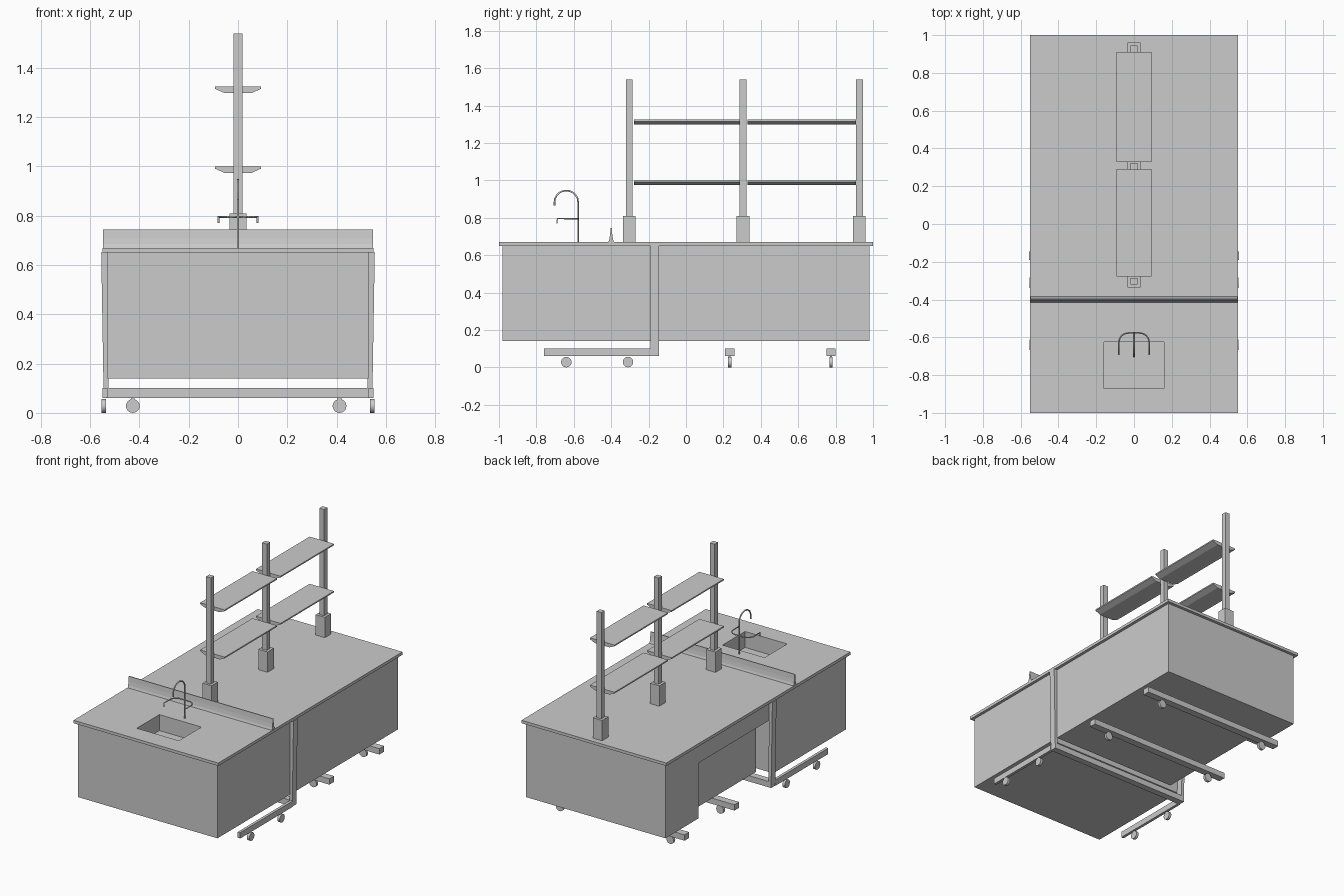
import bpy, bmesh, math
from mathutils import Vector

if "Cube" in bpy.data.objects:
    bpy.data.objects.remove(bpy.data.objects["Cube"])


def add_mesh(name, verts, faces):
    me = bpy.data.meshes.new(name)
    me.from_pydata(verts, [], faces)
    bm = bmesh.new()
    bm.from_mesh(me)
    bmesh.ops.recalc_face_normals(bm, faces=bm.faces)
    bm.to_mesh(me)
    bm.free()
    ob = bpy.data.objects.new(name, me)
    bpy.context.collection.objects.link(ob)
    return ob


def prism(name, profile, to3d, a, b):
    """Extrude a 2D profile from a to b; to3d maps (u, v, w) to xyz."""
    n = len(profile)
    verts = [to3d(u, v, w) for w in (a, b) for u, v in profile]
    faces = [(i, (i + 1) % n, (i + 1) % n + n, i + n) for i in range(n)]
    faces += [tuple(range(n)), tuple(range(n, 2 * n))]
    return add_mesh(name, verts, faces)


def box(name, x0, x1, y0, y1, z0, z1):
    return prism(name, [(x0, y0), (x1, y0), (x1, y1), (x0, y1)],
                 lambda u, v, w: (u, v, w), z0, z1)


def cut(ob, bounds):
    cutter = box("cutter", *bounds)
    cutter.hide_render = True
    m = ob.modifiers.new("cut", 'BOOLEAN')
    m.operation = 'DIFFERENCE'
    m.solver = 'EXACT'
    m.object = cutter
    bpy.context.view_layer.objects.active = ob
    bpy.ops.object.modifier_apply(modifier=m.name)
    bpy.data.objects.remove(cutter)


def smooth(ob):
    bpy.ops.object.select_all(action='DESELECT')
    ob.select_set(True)
    bpy.context.view_layer.objects.active = ob
    bpy.ops.object.shade_smooth_by_angle(angle=math.radians(40))


def wheel(name, x, y, axis):
    rot = (0, math.pi / 2, 0) if axis == 'X' else (math.pi / 2, 0, 0)
    bpy.ops.mesh.primitive_cylinder_add(vertices=20, radius=0.028, depth=0.018,
                                        location=(x, y, 0.028), rotation=rot)
    ob = bpy.context.object
    ob.name = name
    smooth(ob)


def tube(name, points, r=0.005):
    cu = bpy.data.curves.new(name, 'CURVE')
    cu.dimensions = '3D'
    cu.bevel_depth = r
    cu.bevel_resolution = 1
    cu.use_fill_caps = True
    sp = cu.splines.new('POLY')
    sp.points.add(len(points) - 1)
    for p, co in zip(sp.points, points):
        p.co = (*co, 1)
    ob = bpy.data.objects.new(name, cu)
    bpy.context.collection.objects.link(ob)


# worktop and front cabinet with sunken basin
top = box("worktop", -0.55, 0.55, -1, 1, 0.65, 0.67)
front = box("front_cabinet", -0.53, 0.53, -0.98, -0.19, 0.14, 0.65)
for ob in (top, front):
    cut(ob, (-0.16, 0.16, -0.87, -0.625, 0.56, 0.75))

# rear cabinet with shallow knee recess on the left side
rear = box("rear_cabinet", -0.53, 0.53, -0.145, 0.98, 0.14, 0.65)
cut(rear, (-0.6, -0.43, -0.3, 0.62, 0.05, 0.52))

# splash guard, flared at its base
half = [(0.015, 0.67), (0.010, 0.685), (0.006, 0.71), (0.003, 0.745)]
guard = half + [(-u, v) for u, v in reversed(half)]
prism("splash_guard", guard, lambda u, v, w: (w, -0.40 + u, v), -0.548, 0.548)

# support frame: slightly flared posts, forward feet and a cross rail
for s, side in ((-1, "left"), (1, "right")):
    prism("frame_post_" + side,
          [(0.525, 0.06), (0.545, 0.06), (0.555, 0.65), (0.53, 0.65)],
          lambda u, v, w: (s * u, w, v), -0.19, -0.145)
    box("frame_foot_" + side, *sorted((s * 0.53, s * 0.549)), -0.76, -0.19, 0.06, 0.10)
    for y in (-0.64, -0.31):
        wheel("foot_wheel_" + side, s * 0.544, y, 'X')
box("frame_cross_rail", -0.53, 0.53, -0.19, -0.145, 0.06, 0.10)

# rear floor bars with wheels
for y in (0.233, 0.775):
    box("floor_bar", -0.549, 0.549, y - 0.025, y + 0.025, 0.06, 0.10)
    for x in (-0.427, 0.412):
        wheel("bar_wheel", x, y, 'Y')

# small caster forks between wheels and bars
for y in (0.233, 0.775):
    for x in (-0.427, 0.412):
        box("caster_stem", x - 0.008, x + 0.008, y - 0.005, y + 0.005, 0.03, 0.06)

# shelf uprights on base boxes
for y in (-0.303, 0.305, 0.927):
    box("upright_base", -0.035, 0.035, y - 0.034, y + 0.034, 0.67, 0.81)
    box("upright", -0.018, 0.018, y - 0.018, y + 0.018, 0.81, 1.54)

# shelves with bevelled undersides
for z in (1.0, 1.324):
    for y0, y1 in ((-0.278, 0.29), (0.328, 0.91)):
        prism("shelf", [(-0.093, z), (0.093, z), (0.093, z - 0.009), (0.055, z - 0.026),
                        (-0.055, z - 0.026), (-0.093, z - 0.009)],
              lambda u, v, w: (u, w, v), y0, y1)

# gooseneck tap
arc = [(0, -0.64 + 0.063 * math.cos(a), 0.885 + 0.06 * math.sin(a))
       for a in (math.pi * i / 10 for i in range(11))]
tube("tap_neck", [(0, -0.577, 0.66)] + arc + [(0, -0.703, 0.865)])

# curved side spouts of the tap
quarter = [(0.03 + 0.05 * math.sin(a), -0.627 + 0.05 * math.cos(a), 0.795)
           for a in (math.pi / 2 * i / 6 for i in range(7))]
arm = quarter + [(0.08, -0.688, 0.795), (0.08, -0.69, 0.77)]
tube("tap_side_spouts", [(-x, y, z) for x, y, z in reversed(arm)] + arm, 0.004)
